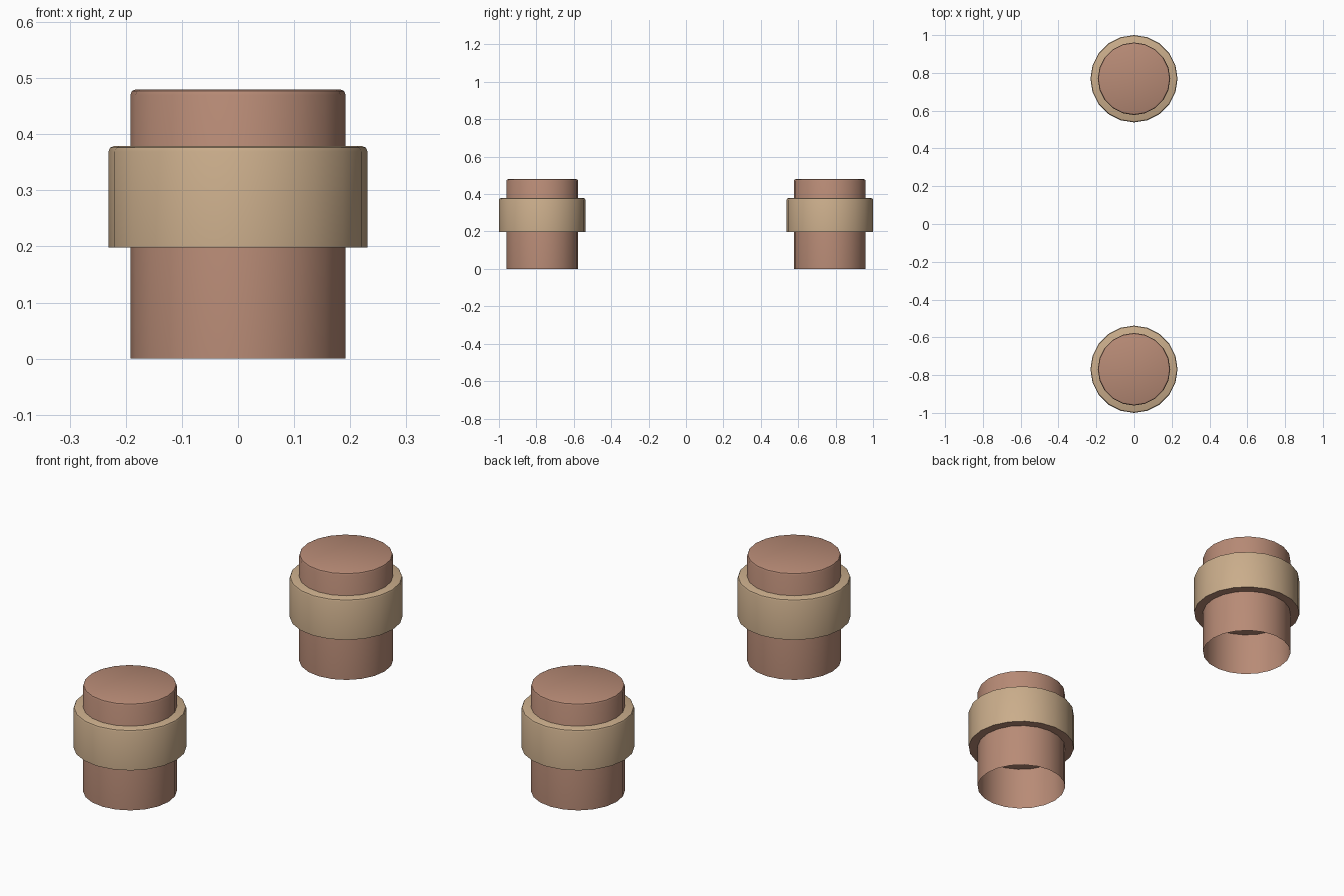
import bpy, bmesh, math

if "Cube" in bpy.data.objects:
    bpy.data.objects.remove(bpy.data.objects["Cube"])

SIDES = 20
OFFSET = 0.769  # distance of each post from the centre


def srgb(r, g, b):
    f = lambda c: c / 12.92 if c <= 0.04045 else ((c + 0.055) / 1.055) ** 2.4
    return (f(r / 255), f(g / 255), f(b / 255), 1)


def material(name, colour):
    m = bpy.data.materials.new(name)
    m.diffuse_color = colour
    m.use_nodes = True
    m.node_tree.nodes["Principled BSDF"].inputs["Base Color"].default_value = m.diffuse_color
    return m


clay = material("clay brown", srgb(184, 139, 118))
tan = material("tan", srgb(202, 173, 139))


def lathe(name, profile, y, mats, cap_bottom):
    """Revolve (radius, z) points round a vertical axis, always closing the top."""
    bm = bmesh.new()
    rings = [[bm.verts.new((r * math.cos(2 * math.pi * i / SIDES),
                            r * math.sin(2 * math.pi * i / SIDES), z))
              for i in range(SIDES)] for r, z in profile]
    for low, high in zip(rings, rings[1:]):
        for i in range(SIDES):
            j = (i + 1) % SIDES
            bm.faces.new((low[i], low[j], high[j], high[i])).smooth = True
    bm.faces.new(rings[-1])
    if cap_bottom:
        # underside is the darker colour
        bm.faces.new(rings[0][::-1]).material_index = 1
    mesh = bpy.data.meshes.new(name)
    bm.to_mesh(mesh)
    bm.free()
    for m in mats:
        mesh.materials.append(m)
    ob = bpy.data.objects.new(name, mesh)
    ob.location.y = y
    bpy.context.collection.objects.link(ob)
    bpy.ops.object.select_all(action='DESELECT')
    bpy.context.view_layer.objects.active = ob
    ob.select_set(True)
    bpy.ops.object.shade_smooth_by_angle(angle=math.radians(30))
    return ob


for label, y in (("front", -OFFSET), ("back", OFFSET)):
    # post: hollow below, rounded rim on top
    lathe(label + "_post",
          [(0.192, 0), (0.192, 0.47), (0.189, 0.477), (0.182, 0.48)],
          y, [clay], False)
    # collar: wide band whose flat underside closes off the hollow post
    lathe(label + "_collar",
          [(0.231, 0.198), (0.231, 0.369), (0.228, 0.376), (0.221, 0.379)],
          y, [tan, clay], True)
